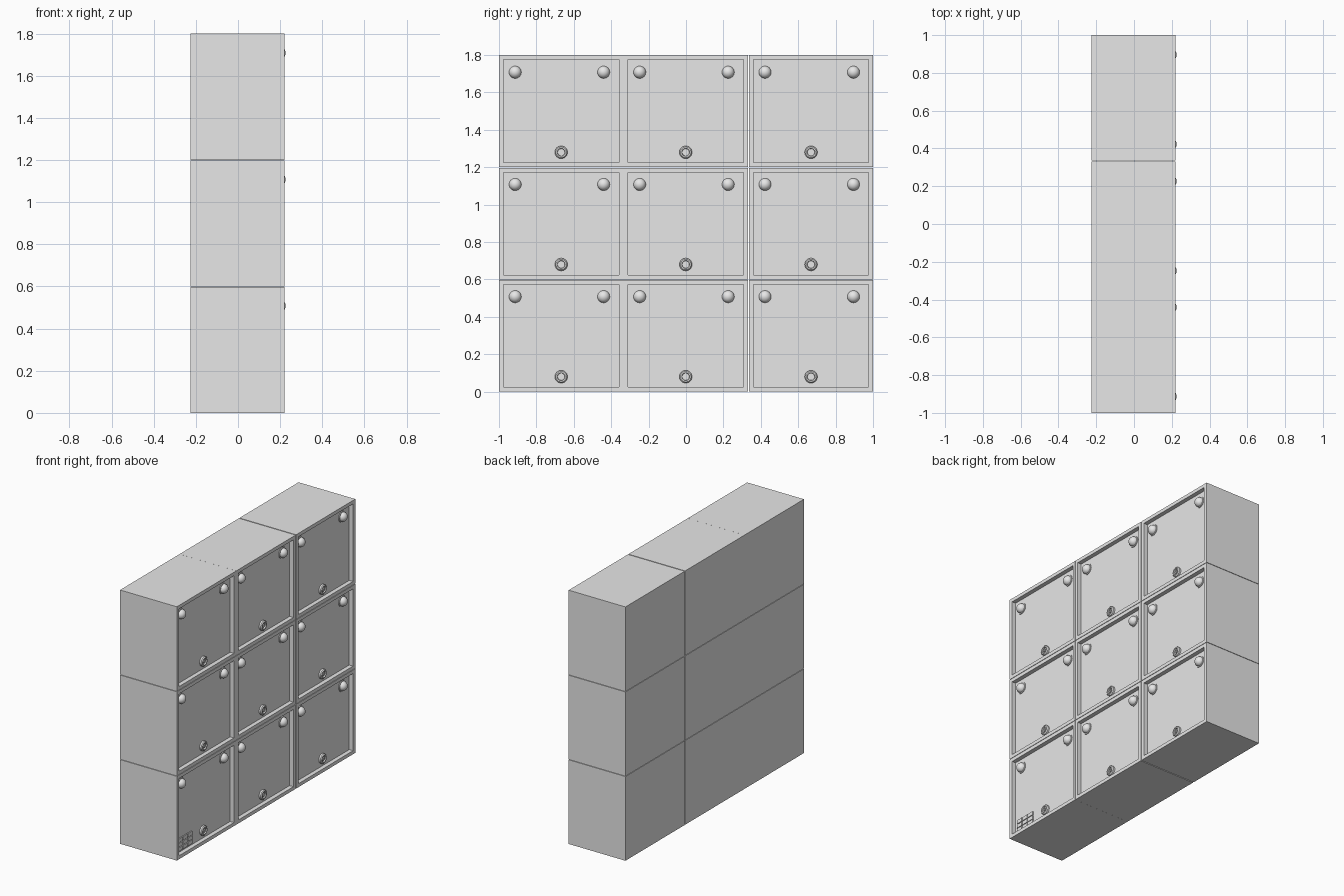
import bpy, bmesh, math
from mathutils import Matrix, Vector

cube = bpy.data.objects.get("Cube")
if cube:
    bpy.data.objects.remove(cube, do_unlink=True)

grey = bpy.data.materials.new("light grey metal")
grey.use_nodes = True
grey.diffuse_color = (0.8, 0.8, 0.8, 1)
grey.node_tree.nodes["Principled BSDF"].inputs["Base Color"].default_value = (0.8, 0.8, 0.8, 1)

BACK, FACE, DEPTH = -0.225, 0.22, 0.03
FLOOR = FACE - DEPTH
ROW = 0.6


def finish(bm, name, smooth=False):
    bmesh.ops.recalc_face_normals(bm, faces=bm.faces)
    mesh = bpy.data.meshes.new(name)
    bm.to_mesh(mesh)
    bm.free()
    mesh.materials.append(grey)
    obj = bpy.data.objects.new(name, mesh)
    bpy.context.collection.objects.link(obj)
    if smooth:
        bpy.ops.object.select_all(action='DESELECT')
        obj.select_set(True)
        bpy.context.view_layer.objects.active = obj
        bpy.ops.object.shade_smooth_by_angle(angle=math.radians(35))
    return obj


def add_box(bm, lo, hi):
    lo, hi = Vector(lo), Vector(hi)
    m = Matrix.Translation((lo + hi) / 2) @ Matrix.Diagonal((*(hi - lo), 1))
    return bmesh.ops.create_cube(bm, size=1, matrix=m)["verts"]


def locker(name, y0, y1, z0, z1):
    # Box whose door is sunk inside a raised frame
    bm = bmesh.new()
    add_box(bm, (BACK, y0, z0), (FACE, y1, z1))
    bmesh.ops.recalc_face_normals(bm, faces=bm.faces)
    door = [f for f in bm.faces if f.normal.x > 0.9]
    bmesh.ops.inset_individual(bm, faces=door, thickness=0.035)
    bmesh.ops.inset_individual(bm, faces=door, thickness=0, depth=-DEPTH)
    finish(bm, name)


def lathe(name, profile, y, z, steps=24):
    # Profile of (radius, height) points spun around the x axis
    bm = bmesh.new()
    verts = [bm.verts.new((FLOOR + h, y + r, z)) for r, h in profile]
    edges = [bm.edges.new(pair) for pair in zip(verts, verts[1:])]
    bmesh.ops.spin(bm, geom=verts + edges, cent=(0, y, z), axis=(1, 0, 0),
                   angle=math.tau, steps=steps)
    bmesh.ops.remove_doubles(bm, verts=bm.verts, dist=1e-5)
    return finish(bm, name, True)


# Domed stud on a washer, and a ringed lock
dome = [(0.033 * math.cos(t * math.pi / 12), 0.005 + 0.031 * math.sin(t * math.pi / 12))
        for t in range(6)]
stud_profile = [(0.04, 0), (0.04, 0.005)] + dome + [(0, 0.036)]
lock_profile = [(0.034, 0), (0.034, 0.012), (0.028, 0.018), (0.021, 0.018),
                (0.019, 0.008), (0.011, 0.008), (0.011, 0.016), (0, 0.016)]

columns = {"right": (-1, -0.3345), "middle": (-0.334, 0.331), "left": (0.337, 1)}
for row, level in enumerate(("lower", "centre", "upper")):
    z = row * ROW
    for side, (y0, y1) in columns.items():
        tag = f"{level}_{side}"
        mid = (y0 + y1) / 2
        top = z + ROW - (0.003 if row < 2 else 0)
        locker(f"locker_{tag}", y0, y1, z, top)
        lathe(f"stud_a_{tag}", stud_profile, mid - 0.246, z + 0.508)
        lathe(f"stud_b_{tag}", stud_profile, mid + 0.227, z + 0.508)
        lathe(f"lock_{tag}", lock_profile, mid, z + 0.08)
        # Key slot on the lock
        bm = bmesh.new()
        add_box(bm, (FLOOR + 0.01, mid - 0.002, z + 0.073),
                (FLOOR + 0.018, mid + 0.002, z + 0.087))
        finish(bm, f"key_slot_{tag}")

# Small keypad of raised plates on the lower corner door
bm = bmesh.new()
for i in range(3):
    for j in range(3):
        y, z = -0.953 + i * 0.055, 0.037 + j * 0.031
        add_box(bm, (FLOOR - 0.001, y, z), (FLOOR + 0.008, y + 0.049, z + 0.026))
finish(bm, "keypad")
